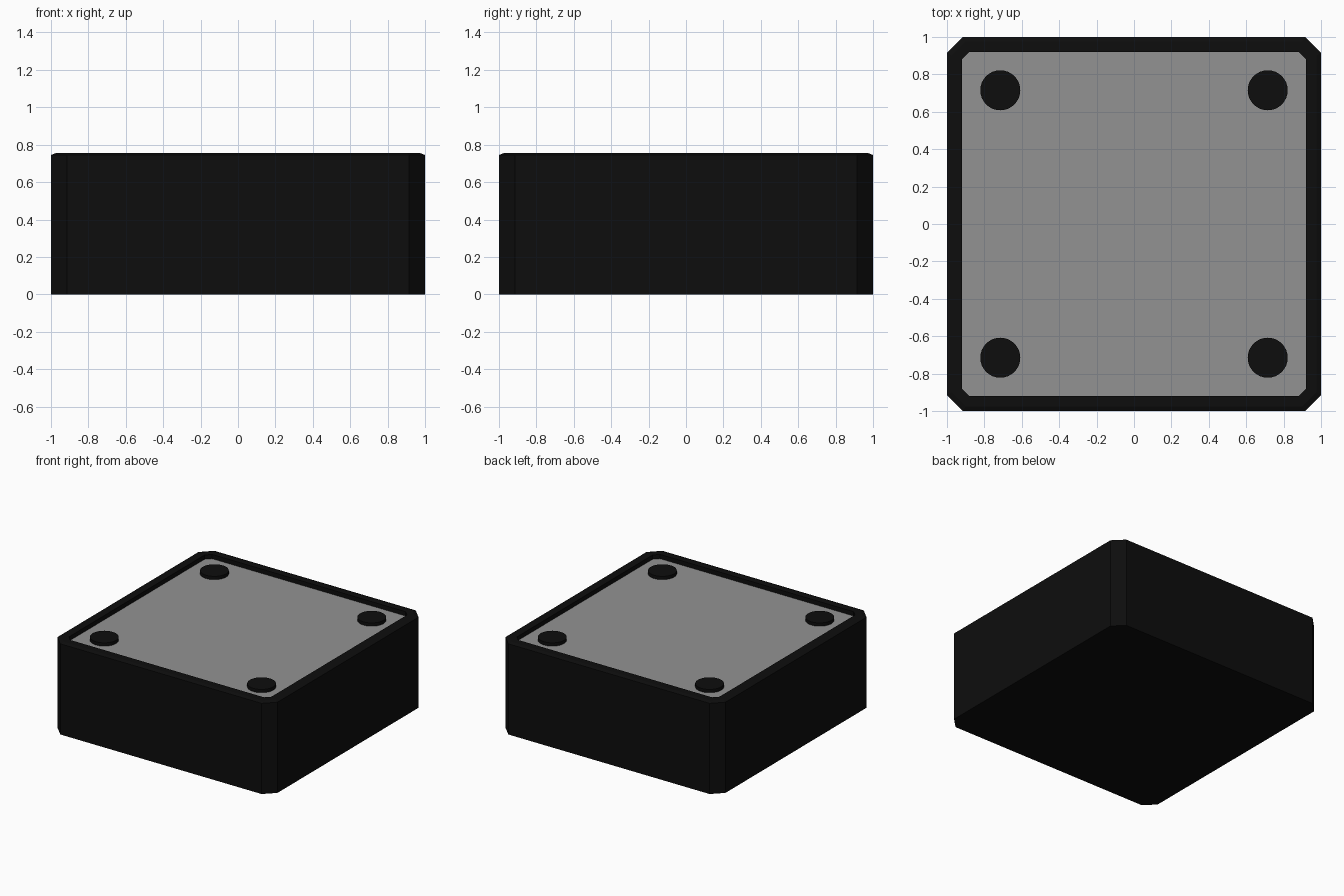
import bpy, bmesh
from math import pi

if "Cube" in bpy.data.objects:
    bpy.data.objects.remove(bpy.data.objects["Cube"])


def material(name, v):
    m = bpy.data.materials.new(name)
    m.diffuse_color = (v, v, v, 1)
    m.use_nodes = True
    m.node_tree.nodes["Principled BSDF"].inputs["Base Color"].default_value = m.diffuse_color
    return m


BLACK = material("black", 0.004)
GREY = material("mid_grey", 0.29)


def octagon(bm, half, cut, z):
    k = half - cut
    pts = [(half, -k), (half, k), (k, half), (-k, half),
           (-half, k), (-half, -k), (-k, -half), (k, -half)]
    return [bm.verts.new((x, y, z)) for x, y in pts]


def loft(name, sections, mat):
    """Stack of chamfered squares (half width, corner cut, z), capped at both ends."""
    bm = bmesh.new()
    rings = [octagon(bm, *s) for s in sections]
    for a, b in zip(rings, rings[1:]):
        for i in range(8):
            j = (i + 1) % 8
            bm.faces.new((a[i], a[j], b[j], b[i]))
    bm.faces.new(rings[0][::-1])
    bm.faces.new(rings[-1])
    me = bpy.data.meshes.new(name)
    bm.to_mesh(me)
    bm.free()
    me.materials.append(mat)
    ob = bpy.data.objects.new(name, me)
    bpy.context.collection.objects.link(ob)
    return ob


# Body with a thin raised rim around a shallow recess
loft("body", [(1, 0.085, 0), (1, 0.085, 0.745), (0.975, 0.075, 0.755),
              (0.92, 0.04, 0.755), (0.92, 0.04, 0.71)], BLACK)

# Recessed top panel
loft("top_panel", [(0.92, 0.04, 0.70), (0.92, 0.04, 0.72)], GREY)

# Four round pads on the panel
for sx in (-1, 1):
    for sy in (-1, 1):
        bpy.ops.mesh.primitive_cylinder_add(
            vertices=32, radius=0.107, depth=0.04,
            location=(0.715 * sx, 0.715 * sy, 0.727))
        pad = bpy.context.object
        pad.name = "round_pad"
        pad.data.materials.append(BLACK)
        bpy.ops.object.shade_smooth_by_angle(angle=pi / 6)
